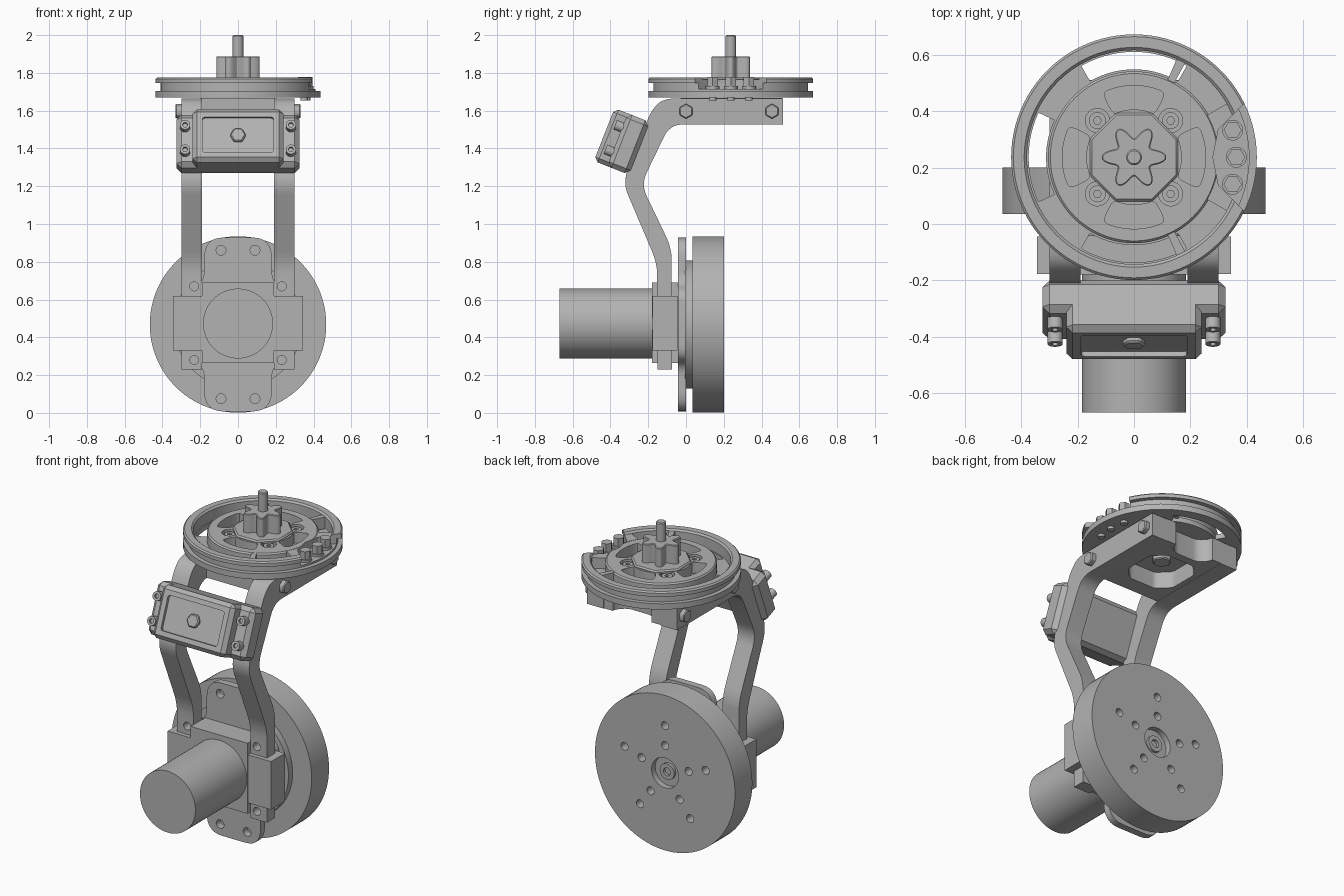
import bpy, bmesh, math
from mathutils import Matrix, Vector

if "Cube" in bpy.data.objects:
    bpy.data.objects.remove(bpy.data.objects["Cube"])

grey = bpy.data.materials.new("light grey")
grey.use_nodes = True
grey.diffuse_color = (0.45, 0.45, 0.45, 1)
grey.node_tree.nodes["Principled BSDF"].inputs["Base Color"].default_value = (0.45, 0.45, 0.45, 1)
parts = []


# ---- outlines ----
def ring(r, n=32, a=0.0, b=0.0, turn=0.0):
    return [(a + r * math.cos(turn + math.tau * i / n), b + r * math.sin(turn + math.tau * i / n))
            for i in range(n)]


def rect(a0, a1, b0, b1):
    return [(a0, b0), (a1, b0), (a1, b1), (a0, b1)]


def sector(r0, r1, mid, half, cy=0.0, n=14):
    angles = [math.radians(mid - half + 2 * half * i / n) for i in range(n + 1)]
    return ([(r1 * math.cos(t), cy + r1 * math.sin(t)) for t in angles] +
            [(r0 * math.cos(t), cy + r0 * math.sin(t)) for t in reversed(angles)])


def rounded(points, r, n=6):
    """Replace every corner with a curve that starts r away from it."""
    out = []
    for i, p in enumerate(points):
        p, a, b = Vector(p), Vector(points[i - 1]), Vector(points[(i + 1) % len(points)])
        s = p + (a - p).normalized() * min(r, (a - p).length * 0.45)
        e = p + (b - p).normalized() * min(r, (b - p).length * 0.45)
        for k in range(n + 1):
            t = k / n
            out.append(tuple(s * (1 - t) ** 2 + p * 2 * t * (1 - t) + e * t * t))
    return out


# ---- solids ----
def solid(name, *prisms, bevel=0):
    """Each prism is (outline, axis, low, high)."""
    bm = bmesh.new()
    place = {"x": lambda a, b, d: (d, a, b), "y": lambda a, b, d: (a, d, b), "z": lambda a, b, d: (a, b, d)}
    for outline, axis, lo, hi in prisms:
        low = [bm.verts.new(place[axis](a, b, lo)) for a, b in outline]
        high = [bm.verts.new(place[axis](a, b, hi)) for a, b in outline]
        bm.faces.new(low)
        bm.faces.new(high)
        for i in range(len(low)):
            bm.faces.new((low[i - 1], low[i], high[i], high[i - 1]))
    return finish(name, bm, bevel)


def lathe(name, profile, cy, n=96):
    bm = bmesh.new()
    verts = [bm.verts.new((r, 0, z)) for r, z in profile]
    edges = [bm.edges.new(pair) for pair in zip(verts, verts[1:])]
    bmesh.ops.spin(bm, geom=verts + edges, cent=(0, 0, 0), axis=(0, 0, 1), angle=math.tau, steps=n)
    bmesh.ops.remove_doubles(bm, verts=bm.verts, dist=0.0001)
    bmesh.ops.translate(bm, verts=bm.verts, vec=(0, cy, 0))
    return finish(name, bm)


def finish(name, bm, bevel=0):
    bmesh.ops.recalc_face_normals(bm, faces=bm.faces)
    mesh = bpy.data.meshes.new(name)
    bm.to_mesh(mesh)
    bm.free()
    mesh.materials.append(grey)
    ob = bpy.data.objects.new(name, mesh)
    bpy.context.collection.objects.link(ob)
    parts.append(ob)
    if bevel:
        mod = ob.modifiers.new("bevel", "BEVEL")
        mod.width, mod.segments = bevel, 1
        apply(ob, mod)
    return ob


def apply(ob, mod):
    with bpy.context.temp_override(object=ob, active_object=ob, selected_objects=[ob]):
        bpy.ops.object.modifier_apply(modifier=mod.name)


def cut(ob, *prisms):
    tool = solid("cutter", *prisms)
    tool.hide_render = True
    mod = ob.modifiers.new("cut", "BOOLEAN")
    mod.operation, mod.solver, mod.object = "DIFFERENCE", "EXACT", tool
    apply(ob, mod)
    parts.remove(tool)
    bpy.data.objects.remove(tool)


# ---- lower wheel, with bolt circles in its back face ----
H = 0.468
wheel = solid("drive_wheel", (ring(0.467, 96, 0, H), "y", 0.035, 0.2))
holes = [(ring(0.09, 32, 0, H), "y", 0.165, 0.3)]
for i in range(5):
    t = math.radians(90 + 72 * i)
    for r in (0.165, 0.285):
        holes.append((ring(0.024, 16, r * math.cos(t), H + r * math.sin(t)), "y", 0.13, 0.3))
cut(wheel, *holes)
boss = solid("wheel_boss", (ring(0.048, 24, 0, H), "y", 0.15, 0.182))
cut(boss, (ring(0.024, 16, 0, H), "y", 0.16, 0.3))
solid("wheel_spacer", (ring(0.34, 64, 0, H), "y", -0.005, 0.04))

# ---- gearbox plate with an upper and a lower tab ----
quarter = [(0.28, 0.17), (0.18, 0.22), (0.18, 0.40), (0.13, 0.46)]
side = [(x, -z) for x, z in reversed(quarter)] + quarter
outline = side + [(-x, -z) for x, z in side]
plate = solid("gearbox_plate", (rounded([(x, H + z) for x, z in outline], 0.06), "y", -0.042, 0))
cut(plate, *[(ring(0.026, 16, x, H + z), "y", -0.1, 0.1) for x in (-0.09, 0.09) for z in (-0.393, 0.393)])

# ---- gearbox and motor ----
solid("gearbox_core", (rect(-0.19, 0.19, 0.265, 0.69), "y", -0.18, -0.04))
solid("gearbox_crossblock", (rect(-0.345, 0.345, 0.33, 0.62), "y", -0.178, -0.045))
solid("motor", (ring(0.185, 64, 0, H + 0.005), "y", -0.67, -0.17))

# ---- bent struts, bolted at the foot and at the mount ----
bend = [(-0.152, 0.23), (-0.152, 0.79), (-0.335, 1.22), (-0.185, 1.6), (-0.12, 1.665), (0.513, 1.665),
        (0.513, 1.527), (-0.085, 1.527), (-0.238, 1.21), (-0.075, 0.87), (-0.075, 0.23)]
bend = [bend[0]] + rounded(bend, 0.07)[8:34] + [bend[5], bend[6]] + rounded(bend, 0.07)[49:69] + [bend[10]]
for s, tag in ((1, "left"), (-1, "right")):
    lo, hi = sorted((s * 0.19, s * 0.3))
    strut = solid(tag + "_strut", (bend, "x", lo, hi))
    cut(strut, *[(ring(0.024, 16, s * 0.232, z), "y", -0.3, -0.1) for z in (0.28, 0.67)])
    for y in (0.0, 0.455):
        lo, hi = sorted((s * 0.29, s * 0.33))
        solid(tag + "_mount_bolt", (ring(0.04, 6, y, 1.597, math.pi / 6), "x", lo, hi), bevel=0.005)

# ---- mount between the struts ----
C = 0.237
mount = solid("top_mount", (rect(-0.195, 0.195, -0.03, 0.512), "z", 1.53, 1.668))
opening = [(-0.16, 0.14), (-0.09, 0.07), (0.09, 0.07), (0.16, 0.14),
           (0.16, 0.32), (0.09, 0.39), (-0.09, 0.39), (-0.16, 0.32)]
notch = rounded([(-0.13, 0.6), (-0.13, 0.49), (-0.08, 0.44), (0.08, 0.44), (0.13, 0.49), (0.13, 0.6)], 0.03)
cut(mount, (rounded(opening, 0.02), "z", 1.4, 1.63), (notch, "z", 1.4, 1.8))
solid("mount_nut", (ring(0.055, 6, 0, C), "z", 1.585, 1.64), bevel=0.006)

# ---- grooved pulley on top ----
pulley = lathe("pulley", [
    (0, 1.67), (0.436, 1.67), (0.436, 1.705), (0.41, 1.705), (0.41, 1.747), (0.436, 1.747),
    (0.436, 1.768), (0.428, 1.776), (0.39, 1.776), (0.38, 1.766), (0.38, 1.70), (0.305, 1.70),
    (0.305, 1.757), (0.297, 1.765), (0, 1.765)], C)
windows = [(sector(0.312, 0.374, mid, half, C), "z", 1.6, 1.75)
           for mid, half in ((90, 30), (180, 25), (270, 30))]
windows += [(rounded(sector(0.17, 0.255, a, 26, C, 6), 0.03, 3), "z", 1.70, 1.9) for a in (0, 90, 180, 270)]
corners = [(x, C + y) for x in (-0.13, 0.13) for y in (-0.13, 0.13)]
windows += [(ring(0.043, 24, x, y), "z", 1.74, 1.9) for x, y in corners]
cut(pulley, *windows)
land = solid("clamp_land", (sector(0.3, 0.385, 0, 30, C), "z", 1.69, 1.765))
pocket = [(0.39, 0.19), (0.3, 0.1), (0.28, 0), (0.3, -0.1), (0.39, -0.19), (0.5, -0.19), (0.5, 0.19)]
for ob in (pulley, land):
    cut(ob, ([(x, C + y) for x, y in pocket], "z", 1.716, 1.9))
solid("pulley_webs", *[(sector(0.3, 0.385, a, 2.5, C), "z", 1.69, 1.765) for a in (64, -64)])
for x, y in corners:
    screw = solid("hub_screw", (ring(0.03, 20, x, y), "z", 1.73, 1.757))
    cut(screw, (ring(0.014, 6, x, y), "z", 1.745, 1.9))
for x, y in ((0.35, 0.096), (0.363, 0), (0.35, -0.096)):
    solid("clamp_bolt", (ring(0.037, 20, x, C + y), "z", 1.71, 1.73),
          (ring(0.032, 6, x, C + y), "z", 1.73, 1.778))
    solid("clamp_nut", (ring(0.02, 16, x, C + y), "z", 1.655, 1.675))

# ---- star knob and shaft ----
solid("hub_pad", (ring(0.17, 8, 0, C, math.pi / 8), "z", 1.75, 1.776), bevel=0.008)
star = []
for i in range(96):
    t = math.tau * i / 96
    r = 0.091 + 0.024 * math.cos(6 * t)
    star.append((r * math.cos(t), C + r * math.sin(t)))
solid("star_knob", (star, "z", 1.77, 1.888), bevel=0.004)
solid("shaft", (ring(0.028, 24, 0, C), "z", 1.86, 2.0), bevel=0.005)

# ---- tilted front housing ----
first = len(parts)
solid("housing_back", (rect(-0.325, 0.325, -0.15, 0.15), "y", -0.025, 0.1), bevel=0.025)
front = solid("housing_front", (rect(-0.24, 0.24, -0.15, 0.15), "y", -0.1, 0.05), bevel=0.022)
cut(front, (rounded(rect(-0.188, 0.188, -0.1, 0.1), 0.015, 3), "y", -0.2, -0.082))
solid("housing_bolt", (ring(0.042, 6, 0, 0), "y", -0.1, -0.07), bevel=0.006)
for x in (-0.28, 0.28):
    for z in (-0.07, 0.07):
        screw = solid("housing_screw", (ring(0.027, 20, x, z), "y", -0.065, 0))
        cut(screw, (ring(0.014, 6, x, z), "y", -0.1, -0.05))
tilt = Matrix.Translation((0, -0.34, 1.437)) @ Matrix.Rotation(math.radians(-21.5), 4, "X")
for ob in parts[first:]:
    ob.matrix_world = tilt

# ---- smooth round walls, keep edges sharp ----
bpy.ops.object.select_all(action="DESELECT")
for ob in parts:
    ob.select_set(True)
bpy.context.view_layer.objects.active = parts[0]
bpy.ops.object.shade_smooth_by_angle(angle=math.radians(30))
